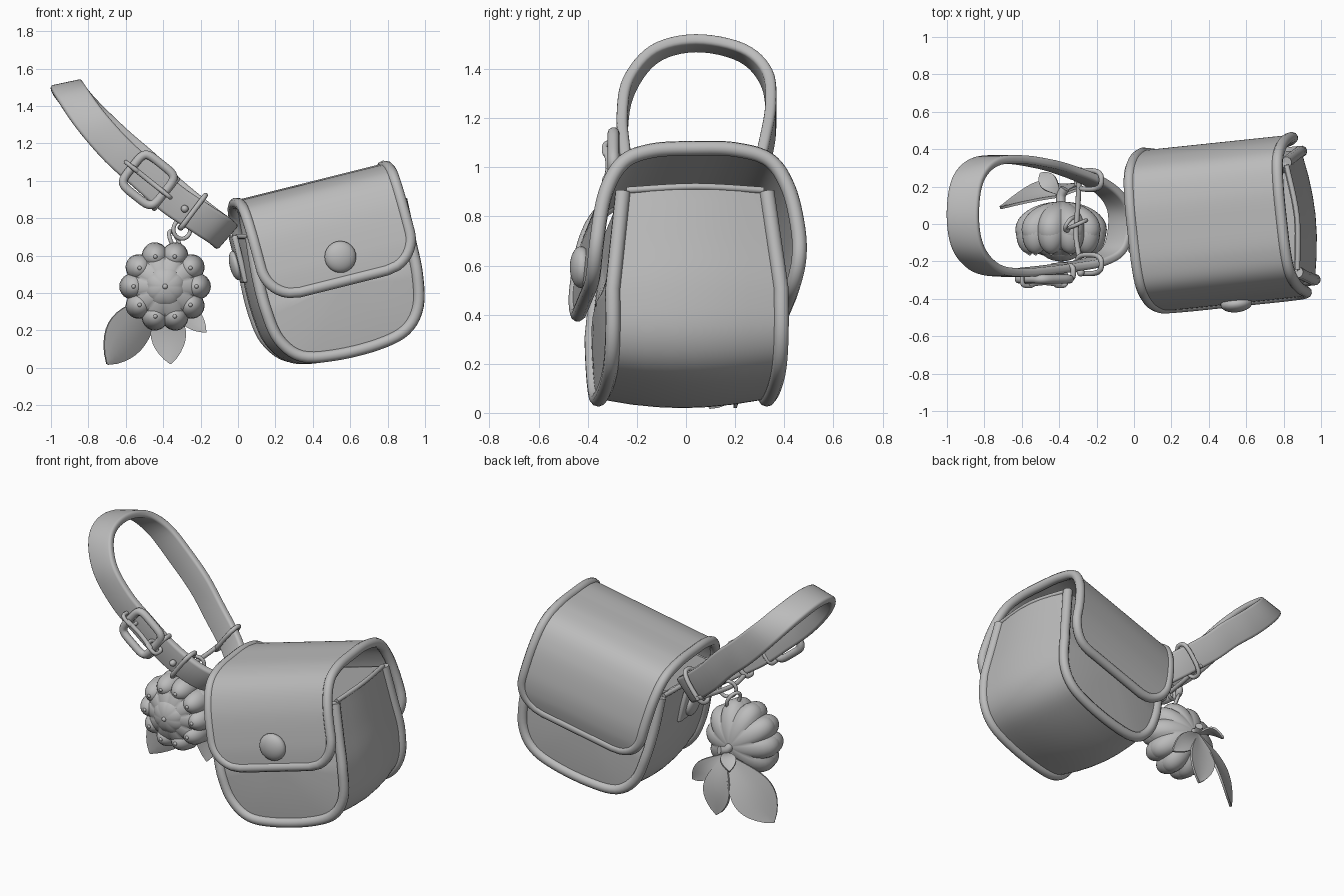
import bpy, bmesh
from math import sin, cos, pi, radians, copysign
from mathutils import Vector, Matrix

if "Cube" in bpy.data.objects:
    bpy.data.objects.remove(bpy.data.objects["Cube"])

leather = bpy.data.materials.new("plain_grey")
leather.use_nodes = True
GREY = (0.5, 0.5, 0.5, 1)
leather.diffuse_color = GREY
leather.node_tree.nodes["Principled BSDF"].inputs["Base Color"].default_value = GREY

# The bag hangs tilted, so its parts are built in their own frame
BAG = Matrix.Translation((.5, 0, .5)) @ Matrix.Rotation(radians(6), 4, 'Z') @ Matrix.Rotation(radians(-14), 4, 'Y')
WORLD = Matrix.Identity(4)


def finish(ob, frame=WORLD, solid=0, bevel=0):
    """Apply modifiers, material, placement and smooth shading."""
    if solid:
        m = ob.modifiers.new("thickness", 'SOLIDIFY')
        m.thickness, m.offset = solid, 0
    if bevel:
        m = ob.modifiers.new("edge", 'BEVEL')
        m.width, m.segments, m.limit_method, m.angle_limit = bevel, 3, 'ANGLE', radians(50)
    ob.matrix_world = frame
    bpy.context.collection.objects.link(ob)
    bpy.ops.object.select_all(action='DESELECT')
    ob.select_set(True)
    bpy.context.view_layer.objects.active = ob
    bpy.ops.object.convert(target='MESH')
    ob.data.materials.clear()
    ob.data.materials.append(leather)
    bpy.ops.object.shade_smooth_by_angle(angle=radians(45))


def smooth(pts, n=6, closed=False):
    """Sample a smooth path through the points."""
    p = [Vector(q) for q in pts]
    ext = [p[-1]] + p + p[:2] if closed else [p[0]] + p + [p[-1]]
    out = []
    for a, b, c, d in zip(ext, ext[1:], ext[2:], ext[3:]):
        for k in range(n):
            t = k / n
            out.append(b + (c - a) * t / 2 + (2 * a - 5 * b + 4 * c - d) * t * t / 2
                       + (3 * b - a - 3 * c + d) * t ** 3 / 2)
    return out if closed else out + [p[-1]]


def loft(rows, around=False, along=False, caps=False):
    """Skin rows of points into a bmesh."""
    bm = bmesh.new()
    v = [[bm.verts.new(p) for p in row] for row in rows]
    m, n = len(v), len(v[0])
    for i in range(m if along else m - 1):
        for j in range(n if around else n - 1):
            a, b, k = v[i], v[(i + 1) % m], (j + 1) % n
            bm.faces.new((a[j], a[k], b[k], b[j]))
    if caps:
        bm.faces.new(v[0])
        bm.faces.new(v[-1])
    bmesh.ops.recalc_face_normals(bm, faces=bm.faces)
    return bm


def from_bmesh(name, bm):
    me = bpy.data.meshes.new(name)
    bm.to_mesh(me)
    bm.free()
    return bpy.data.objects.new(name, me)


def tube(name, pts, r, cyclic=False, frame=WORLD):
    cu = bpy.data.curves.new(name, 'CURVE')
    cu.dimensions, cu.bevel_depth, cu.bevel_resolution, cu.use_fill_caps = '3D', r, 3, True
    s = cu.splines.new('POLY')
    s.points.add(len(pts) - 1)
    for q, p in zip(s.points, pts):
        q.co = (*p, 1)
    s.use_cyclic_u = cyclic
    finish(bpy.data.objects.new(name, cu), frame)


def ring(name, c, a, b, r, power=1.0):
    """Oval ring; a low power squares the corners."""
    f = lambda x: copysign(abs(x) ** power, x)
    c, a, b = Vector(c), Vector(a), Vector(b)
    angles = [2 * pi * (k + .5) / 32 for k in range(32)]
    tube(name, [c + a * f(cos(t)) + b * f(sin(t)) for t in angles], r, True)


def blob(name, c, radii, frame=WORLD, lobes=0, depth=0):
    """Ellipsoid about the y axis, optionally lobed like a pumpkin."""
    n, rows = max(24, lobes * 8), []
    for i in range(17):
        f = pi * (.02 + .96 * i / 16)
        row = []
        for j in range(n):
            t = 2 * pi * j / n
            k = sin(f) * (1 - depth * (1 - abs(sin(lobes * t / 2)) ** .8)) if lobes else sin(f)
            row.append((c[0] + radii[0] * k * sin(t), c[1] - radii[1] * cos(f), c[2] + radii[2] * k * cos(t)))
        rows.append(row)
    finish(from_bmesh(name, loft(rows, around=True, caps=True)), frame)


# Bag body: U outline, bulged panels, swelling gusset, hollow top
outline = smooth([(-.42, .32), (-.44, .1), (-.44, -.1), (-.41, -.27), (-.31, -.39), (-.12, -.43),
                  (.12, -.43), (.29, -.39), (.39, -.28), (.43, -.1), (.44, .1), (.45, .32)], 5)
PANEL = .96


def half_depth(w):
    return .345 - .05 * min(max((w + .1) / .42, 0), 1)


front = [(.05, -1), (.4, -1), (.7, -1), (.88, -1), (PANEL, -1), (1.015, -.6), (1.04, -.3)]
section = front + [(1.05, 0)] + [(s, -f) for s, f in reversed(front)]
rows = []
for s, f in section:
    bulge = .025 * max(0, 1 - s * s)
    rows.append([(u * s, f * (half_depth(w) + bulge), min(.32, (w + .05) * s - .05)) for u, w in outline])
bm = loft(rows, around=True, caps=True)
top = [f for f in bm.faces if f.normal.z > .9 and f.calc_center_median().z > .3]
bmesh.ops.inset_region(bm, faces=top, thickness=.025)
bmesh.ops.inset_region(bm, faces=top, thickness=.002, depth=-.3)
finish(from_bmesh("bag_body", bm), BAG)
for label, side in (("front", -1), ("back", 1)):
    tube(label + "_panel_piping",
         [(u * PANEL, side * half_depth(w), (w + .05) * PANEL - .05) for u, w in outline], .031, frame=BAG)
for label, u in (("right", -.41), ("left", .435)):
    tube(label + "_gusset_rim", smooth([(u, -.28, .31), (u * 1.07, 0, .318), (u, .28, .31)]), .014, frame=BAG)

# Flap: draped over front and back, with rounded lower corners
profile = smooth([(-.415, -.04), (-.405, .1), (-.365, .3), (-.29, .43), (-.17, .48), (0, .49), (.17, .485),
                  (.31, .44), (.385, .32), (.42, .15), (.42, .02), (.395, -.09)], 8)
lengths = [0]
for a, b in zip(profile, profile[1:]):
    lengths.append(lengths[-1] + (b - a).length)
R, HALF, N = .17, .41, 12
rows = []
for (v, w), s in zip(profile, lengths):
    d = min(s, lengths[-1] - s)
    half = HALF if d > R else HALF - R + (R * R - (R - d) ** 2) ** .5
    rows.append([Vector((.01 + half * (2 * j / N - 1), v, w)) for j in range(N + 1)])
edge = [r[0] for r in rows] + rows[-1][1:] + [r[-1] for r in reversed(rows[:-1])] + rows[0][-2:0:-1]
finish(from_bmesh("flap", loft(rows)), BAG, solid=.03)
tube("flap_piping", edge, .03, True, BAG)
blob("flap_button", (.025, -.43, .09), (.085, .045, .085), BAG)

# Strap anchor on the bag's side
bm = bmesh.new()
bmesh.ops.create_cube(bm, size=1, matrix=Matrix.Translation((-.465, 0, .2)) @ Matrix.Diagonal((.03, .2, .26, 1)))
finish(from_bmesh("strap_anchor", bm), BAG, bevel=.012)
blob("anchor_rivet", (-.49, 0, .17), (.03, .065, .08), BAG)

# Strap: closed ribbon that twists toward the top
path = smooth([(-.915, .04, 1.505), (-.885, -.13, 1.46), (-.79, -.235, 1.325), (-.65, -.26, 1.165), (-.5, -.25, 1.03),
               (-.35, -.23, .9), (-.2, -.2, .8), (-.1, -.13, .735), (-.07, .02, .71), (-.1, .13, .735),
               (-.2, .22, .81), (-.37, .29, .95), (-.5, .325, 1.08), (-.65, .345, 1.21), (-.8, .33, 1.36),
               (-.89, .23, 1.465)], 6, True)
rows = []
for p in path:
    k = min(max((p.x + .915) / .3, 0), 1)
    ang = radians(12 + 37 * k)
    n = Vector((cos(ang), 0, sin(ang))) * .087
    rows.append([p - n, p, p + n])
finish(from_bmesh("strap", loft(rows, along=True)), solid=.045, bevel=.016)

# Buckle, prong, keeper and stud
c, a, b = Vector((-.48, -.295, 1.005)), Vector((.78, 0, -.62)), Vector((.62, 0, .78))
out = Vector((0, -.03, 0))
ring("buckle_frame", c, a * .11, b * .11, .024, .4)
tube("buckle_prong", smooth([c - a * .11 + out, c + out * .6, c + a * .11 + out]), .014)
for label, s in (("upper", -.11), ("lower", .11)):
    ring(label + "_buckle_loop", c + a * s, a * .042, out * 1.2, .012, .6)
ring("strap_keeper", c + a * .12 - out * 1.2, b * .1, out * 1.3, .014, .5)
blob("strap_stud", c + a * .25 - out * 1.2, (.02, .022, .02))

# Links that hold the charm
for label, y in (("front", -.215), ("back", .235)):
    ring(label + "_strap_ring", (-.24, y, .835), Vector((.6, 0, .8)) * .11, (0, .05, 0), .014, .7)
tube("link_bar", smooth([(-.29, -.19, .76), (-.31, -.06, .75), (-.3, .1, .76), (-.29, .3, .79)]), .014)
ring("upper_link", (-.3, 0, .74), (.045, .02, 0), (0, 0, .05), .011)
ring("lower_link", (-.34, 0, .68), (.02, .035, 0), (-.02, 0, .05), .011)

# Charm: fat lobed fruit whose lobes end in domed knobs
cx, cz = -.39, .435
blob("charm_body", (cx, -.03, cz), (.245, .15, .245), lobes=10, depth=.14)
blob("charm_centre", (cx, -.13, cz), (.115, .07, .115), lobes=8, depth=.06)
blob("charm_tip", (cx, -.2, cz), (.014, .012, .014))
for k in range(10):
    t = 2 * pi * (k + .5) / 10
    x, z = cx + .168 * sin(t), cz + .168 * cos(t)
    blob("charm_knob", (x, -.05, z), (.072, .11, .072))
    blob("charm_knob_tip", (x, -.158, z), (.011, .01, .011))
tube("charm_stem", smooth([(cx, .1, cz), (cx, .15, cz - .01), (cx + .02, .19, cz)]), .025)


# Leaves: gently cupped, pointed blades behind the charm
def leaf(name, tip, half, facing=(0, 1, 0)):
    base, tip = Vector((cx, .15, cz - .03)), Vector(tip)
    side = (tip - base).cross(Vector(facing)).normalized()
    up = side.cross(tip - base).normalized()
    blade = []
    for i in range(15):
        t = i / 14
        width = half * (.04 + sin(pi * t ** 1.3) ** .85) if i < 14 else half * .03
        mid = base.lerp(tip, t) + up * .03 * sin(pi * t)
        blade.append([mid + side * width * s + up * .12 * width * s * s for s in (-1, -.5, 0, .5, 1)])
    finish(from_bmesh(name, loft(blade)), solid=.014)


leaf("large_leaf", (-.7, .1, .02), .125, (-.4, .87, .3))
leaf("middle_leaf", (-.36, .2, .02), .09)
leaf("small_leaf", (-.17, .17, .19), .055)
leaf("upper_leaf", (-.5, .27, .36), .045, (0, 0, 1))
